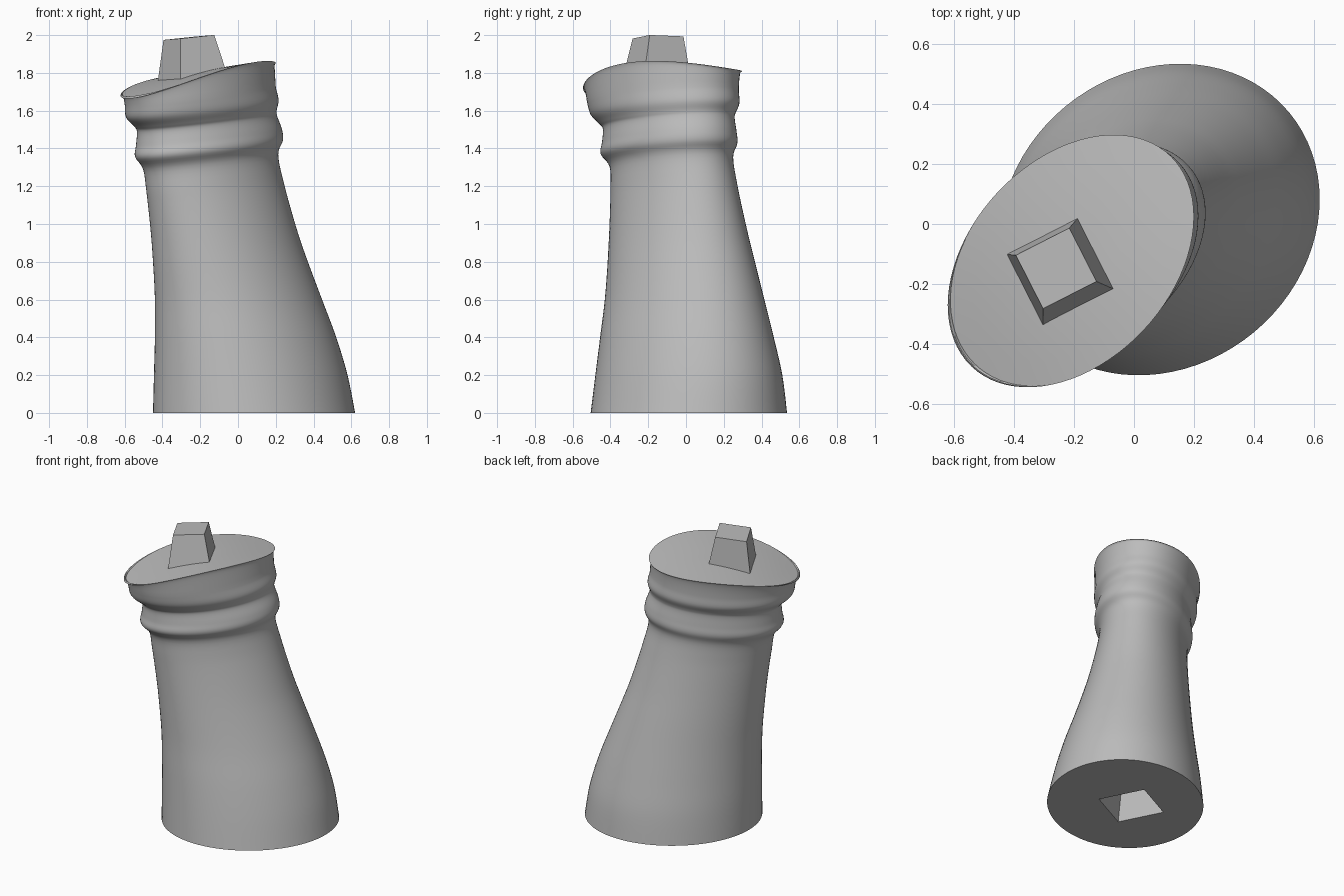
import bpy
import bmesh
import math
from mathutils import Vector

cube = bpy.data.objects.get("Cube")
if cube:
    bpy.data.objects.remove(cube, do_unlink=True)

SEGMENTS = 80
STEPS = 5

# One plain grey for everything
grey = bpy.data.materials.new("plain_grey")
grey.use_nodes = True
colour = (0.5, 0.5, 0.5, 1)
grey.diffuse_color = colour
grey.node_tree.nodes["Principled BSDF"].inputs["Base Color"].default_value = colour

# Body sections: height, x min, x max, y min, y max
sections = [
    (0, -.45, .62, -.505, .535),
    (.2, -.445, .58, -.48, .51),
    (.4, -.44, .52, -.455, .465),
    (.6, -.44, .445, -.43, .415),
    (.8, -.45, .37, -.415, .365),
    (1, -.465, .3, -.405, .315),
    (1.2, -.485, .24, -.4, .27),
    (1.33, -.503, .213, -.405, .25),
    (1.4, -.545, .238, -.452, .272),
    (1.46, -.54, .232, -.445, .268),
    (1.53, -.535, .207, -.44, .258),
    (1.56, -.55, .205, -.46, .262),
    (1.61, -.593, .215, -.505, .283),
    (1.68, -.6, .2, -.525, .28),
    (1.75, -.618, .194, -.54, .288),
    (1.78, -.622, .2, -.545, .298),
]


def clamp(value):
    return max(0.0, min(1.0, value))


def cap_height(x, y):
    """Gently arched, sloping top surface."""
    u = (x + y) * math.sqrt(0.5)
    return 1.838 + 0.11 * x - 0.05 * y - 0.26 * u * u


def spline(a, b, c, d, t):
    """Smooth curve between b and c."""
    return b + 0.5 * t * (c - a + t * (2*a - 5*b + 4*c - d + t * (3*(b - c) + d - a)))


def section_points(height, x0, x1, y0, y1):
    """Skewed ellipse, tilted near the collar and following the cap at the rim."""
    cx, cy = (x0 + x1) / 2, (y0 + y1) / 2
    skew = math.asin(0.13 + 0.22 * clamp(height / 1.2))
    tilt = clamp((height - 0.9) / 0.45)
    rim = clamp((height - 1.68) / 0.1)
    points = []
    for i in range(SEGMENTS):
        angle = math.tau * i / SEGMENTS
        x = cx + (x1 - x0) / 2 * math.cos(angle)
        y = cy + (y1 - y0) / 2 * math.sin(angle + skew)
        z = height + tilt * (0.1 * (x - cx) + 0.04 * (y - cy))
        z += rim * (cap_height(x, y) - z)
        points.append((x, y, z))
    return points


def add_ring(bm, points):
    return [bm.verts.new(p) for p in points]


def bridge(bm, lower, upper):
    n = len(lower)
    for i in range(n):
        j = (i + 1) % n
        bm.faces.new((lower[i], lower[j], upper[j], upper[i]))


def square(cx, cy, side, turn):
    """Corners of a turned square, anticlockwise."""
    r = side * math.sqrt(0.5)
    return [(cx + r * math.cos(turn + k * math.pi / 2),
             cy + r * math.sin(turn + k * math.pi / 2)) for k in range(4)]


def finish(bm, name, smooth):
    bmesh.ops.recalc_face_normals(bm, faces=bm.faces)
    mesh = bpy.data.meshes.new(name)
    bm.to_mesh(mesh)
    bm.free()
    mesh.materials.append(grey)
    obj = bpy.data.objects.new(name, mesh)
    bpy.context.collection.objects.link(obj)
    if smooth:
        bpy.ops.object.select_all(action='DESELECT')
        obj.select_set(True)
        bpy.context.view_layer.objects.active = obj
        bpy.ops.object.shade_smooth_by_angle(angle=math.radians(40))
    return obj


TURN = math.radians(27 + 45)

# Leaning body with collar ridges
bm = bmesh.new()
rings = []
last = len(sections) - 1
for k in range(last):
    near = [sections[max(0, min(last, k + o))] for o in (-1, 0, 1, 2)]
    for s in range(STEPS):
        values = [spline(*column, s / STEPS) for column in zip(*near)]
        rings.append(add_ring(bm, section_points(*values)))
rings.append(add_ring(bm, section_points(*sections[-1])))
for lower, upper in zip(rings, rings[1:]):
    bridge(bm, lower, upper)

# Arched cap closing the top
rim = rings[-1]
middle = sum((v.co for v in rim), Vector()) / SEGMENTS
outer = rim
for scale in (0.8, 0.6, 0.4, 0.2):
    points = [middle.lerp(v.co, scale) for v in rim]
    inner = add_ring(bm, [(p.x, p.y, cap_height(p.x, p.y)) for p in points])
    bridge(bm, outer, inner)
    outer = inner
bm.faces.new(outer)

# Tapered square socket sunk into the underside
mouth = add_ring(bm, [(x, y, 0) for x, y in square(0.04, 0.02, 0.31, TURN)])
roof = add_ring(bm, [(x, y, 0.22) for x, y in square(0.04, 0.02, 0.23, TURN)])
bridge(bm, mouth, roof)
bm.faces.new(roof)
border = [e for e in bm.edges if len(e.link_faces) == 1]
bmesh.ops.triangle_fill(bm, edges=border, use_beauty=True, use_dissolve=False)
finish(bm, "tower_body", True)

# Tapered square peg on the cap
bm = bmesh.new()
foot = add_ring(bm, [(x, y, cap_height(x, y) - 0.02)
                     for x, y in square(-0.245, -0.16, 0.27, TURN)])
head = add_ring(bm, [(x, y, 2.015 + 0.1 * x + 0.01 * y)
                     for x, y in square(-0.26, -0.148, 0.2, TURN)])
bridge(bm, foot, head)
bm.faces.new(head)
bm.faces.new(list(reversed(foot)))
finish(bm, "top_peg", False)
